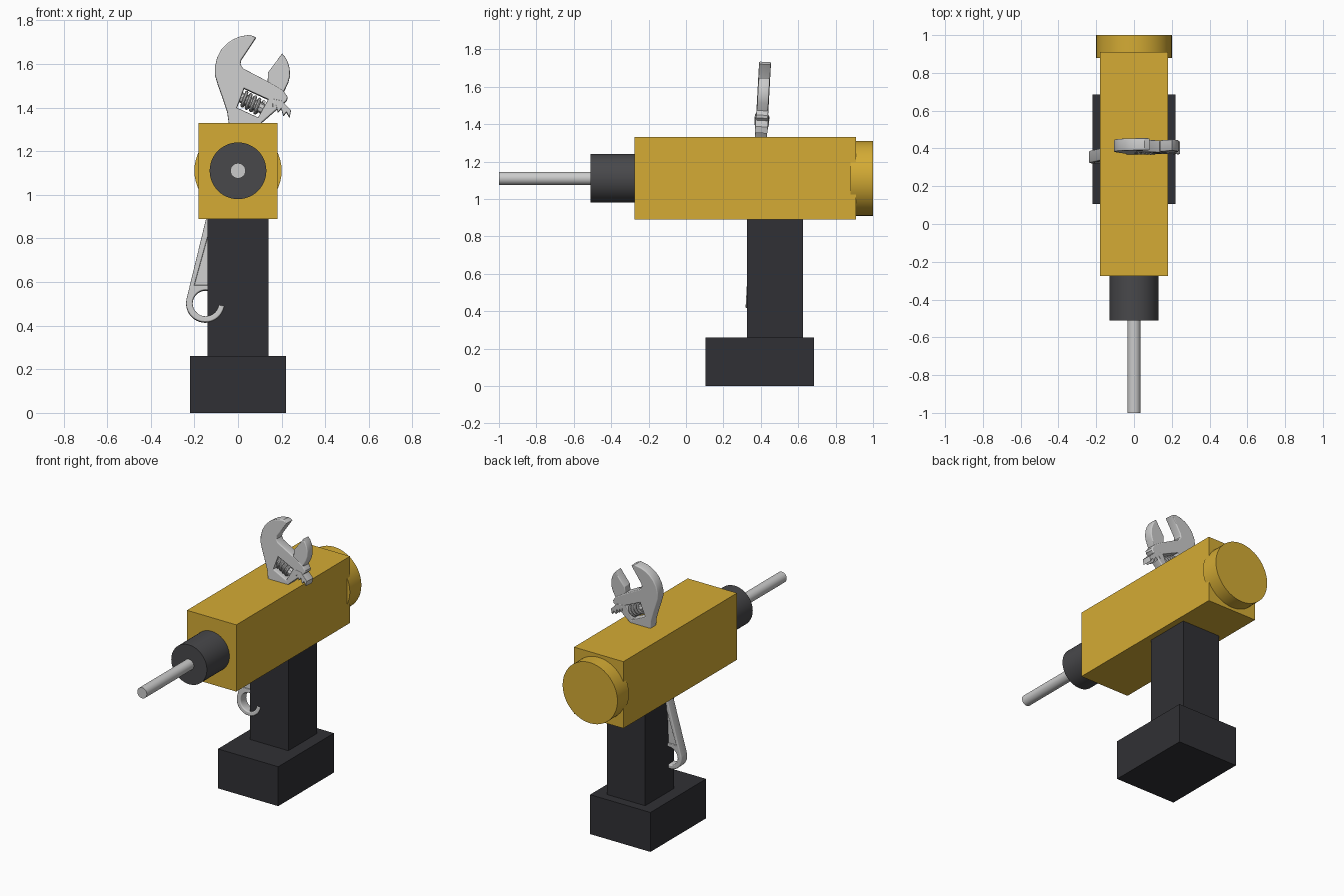
import bpy, math
from mathutils import Vector, Matrix

if "Cube" in bpy.data.objects:
    bpy.data.objects.remove(bpy.data.objects["Cube"])


def material(name, rgb):
    m = bpy.data.materials.new(name)
    m.diffuse_color = (*rgb, 1)
    m.use_nodes = True
    m.node_tree.nodes["Principled BSDF"].inputs["Base Color"].default_value = m.diffuse_color
    return m


yellow = material("yellow_shell", (0.66, 0.41, 0.035))
dark = material("dark_rubber", (0.03, 0.03, 0.035))
chuck_grey = material("chuck_grey", (0.065, 0.065, 0.07))


def finish(name, mat=None, smooth=True):
    o = bpy.context.object
    o.name = name
    if mat:
        o.data.materials.append(mat)
    if smooth:
        bpy.ops.object.shade_smooth_by_angle(angle=math.radians(32))
    return o


def box(name, lo, hi, mat):
    lo, hi = Vector(lo), Vector(hi)
    bpy.ops.mesh.primitive_cube_add(size=1, location=(lo + hi) / 2)
    bpy.context.object.scale = hi - lo
    bpy.ops.object.transform_apply(location=False, rotation=False)
    return finish(name, mat, False)


def rod(name, y0, y1, r, z=1.11, mat=None):
    bpy.ops.mesh.primitive_cylinder_add(vertices=48, radius=r, depth=y1 - y0,
                                        location=(0, (y0 + y1) / 2, z),
                                        rotation=(math.pi / 2, 0, 0))
    return finish(name, mat)


# Drill
box("battery", (-0.22, 0.105, 0), (0.22, 0.685, 0.26), dark)
box("grip", (-0.14, 0.325, 0.26), (0.14, 0.625, 0.89), dark)
box("motor_housing", (-0.18, -0.275, 0.89), (0.18, 0.91, 1.33), yellow)
rod("rear_cap", 0.88, 1.0, 0.2, mat=yellow)
rod("chuck", -0.51, -0.275, 0.13, mat=chuck_grey)
rod("drill_bit", -1.0, -0.51, 0.035)

# Wrench parts are drawn in a flat plane (x, height) that leans slightly back
LEAN = (Matrix.Translation((0, 0.3275, 0))
        @ Matrix.Rotation(math.pi / 2 - 0.055, 4, 'X'))


def curve_object(name, loops, dims, half=0.0, bevel=0.0, cyclic=True):
    c = bpy.data.curves.new(name, 'CURVE')
    c.dimensions = dims
    if dims == '2D':
        c.fill_mode = 'BOTH'
        c.extrude = half - bevel
        c.offset = -bevel
    c.bevel_depth = bevel
    c.bevel_resolution = 2
    c.use_fill_caps = True
    for pts in loops:
        s = c.splines.new('POLY')
        s.points.add(len(pts) - 1)
        for p, q in zip(s.points, pts):
            p.co = (*q, *([0] * (3 - len(q))), 1)
        s.use_cyclic_u = cyclic
    o = bpy.data.objects.new(name, c)
    bpy.context.collection.objects.link(o)
    o.matrix_world = LEAN
    bpy.ops.object.select_all(action='DESELECT')
    o.select_set(True)
    bpy.context.view_layer.objects.active = o
    bpy.ops.object.convert(target='MESH')
    return finish(name)


def arc(cx, cy, r, a0, a1, n):
    return [(cx + r * math.cos(math.radians(a0 + (a1 - a0) * i / n)),
             cy + r * math.sin(math.radians(a0 + (a1 - a0) * i / n)))
            for i in range(n + 1)]


# Fixed jaw, handle and open hook in one outline, with worm window and panel
body = [(.083, 1.722), (.055, 1.735), (.01, 1.727), (-.022, 1.714),
        (-.05, 1.695), (-.077, 1.666), (-.096, 1.63), (-.105, 1.59),
        (-.105, 1.548), (-.092, 1.505), (-.073, 1.452), (-.05, 1.383),
        (-.041, 1.32), (-.055, 1.25), (-.147, .888)]
body += arc(-.15, .503, .088, 168, 352, 24)
body += arc(-.148, .502, .06, 352, 50, 30)
body += [(-.075, .585), (0, .888), (.085, 1.25), (.11, 1.333),
         (.225, 1.434), (.227, 1.45), (.206, 1.48), (.138, 1.52),
         (.023, 1.58), (.011, 1.6), (.015, 1.62)]
window = [(.028, 1.488), (.138, 1.438), (.092, 1.355), (-.005, 1.40)]
panel = [(-.2, .585), (-.105, .585), (.04, 1.2), (-.03, 1.2)]
curve_object("wrench_body", [body, window, panel], '2D', 0.032, 0.006)
web = [(-.205, .575), (-.095, .575), (.05, 1.21), (-.035, 1.21)]
curve_object("wrench_handle_web", [web], '2D', 0.022)

# Sliding jaw and its toothed rack
jaw = [(.202, 1.649), (.218, 1.63), (.229, 1.608), (.237, 1.58),
       (.238, 1.545), (.23, 1.515), (.206, 1.465), (.135, 1.51),
       (.138, 1.562), (.165, 1.598)]
curve_object("sliding_jaw", [jaw], '2D', 0.03, 0.006)
rack = [(.16, 1.44), (.20, 1.432), (.243, 1.388), (.236, 1.354),
        (.222, 1.38), (.208, 1.362), (.198, 1.396), (.183, 1.378),
        (.174, 1.412), (.158, 1.396)]
curve_object("jaw_rack", [rack], '2D', 0.034, 0.003)

# Worm screw: core shaft with a helical thread
axis = Vector((0.88, -0.47, 0)).normalized()
side = Vector((-axis.y, axis.x, 0))
mid = Vector((.064, 1.422, 0))
curve_object("worm_core", [[tuple(mid - axis * .065), tuple(mid + axis * .065)]],
             '3D', bevel=0.024, cyclic=False)
TURNS, STEPS = 4, 20
thread = []
for i in range(TURNS * STEPS + 1):
    a = 2 * math.pi * i / STEPS
    t = i / (TURNS * STEPS) - 0.5
    thread.append(tuple(mid + axis * t * .09
                        + side * .032 * math.cos(a)
                        + Vector((0, 0, .032 * math.sin(a)))))
curve_object("worm_thread", [thread], '3D', bevel=0.008, cyclic=False)
